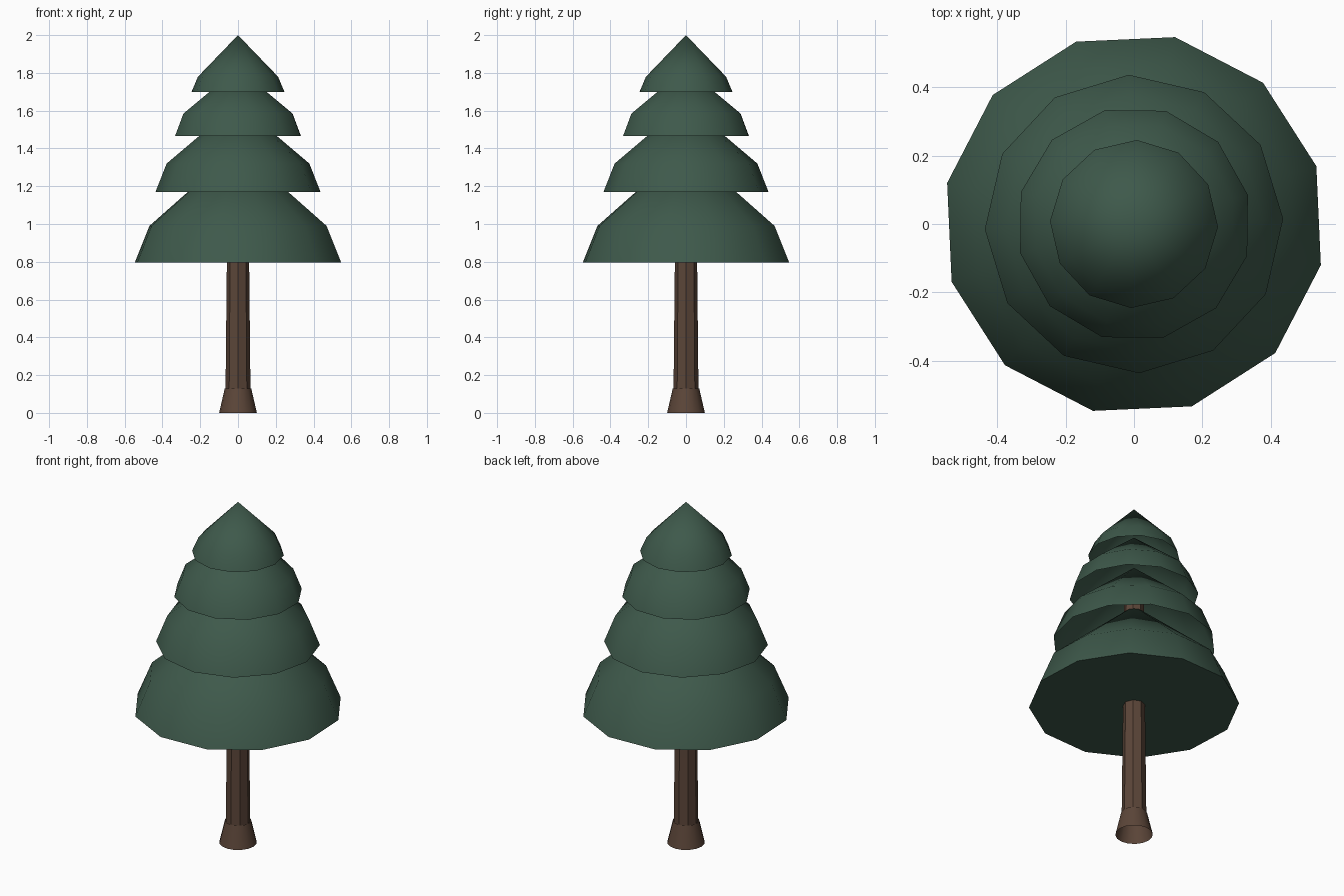
import bpy, bmesh, math

cube = bpy.data.objects.get("Cube")
if cube:
    bpy.data.objects.remove(cube, do_unlink=True)


def make_material(name, colour):
    mat = bpy.data.materials.new(name)
    mat.use_nodes = True
    mat.diffuse_color = colour
    bsdf = next(n for n in mat.node_tree.nodes if n.type == 'BSDF_PRINCIPLED')
    bsdf.inputs["Base Color"].default_value = colour
    return mat


def lathe(name, profile, sides, turn, mat, capped=False):
    """Turn a (radius, height) profile, bottom to top, into a faceted shell."""
    bm = bmesh.new()
    rings = []
    for r, z in profile:
        count = sides if r > 0 else 1
        rings.append([bm.verts.new((r * math.cos(turn + math.tau * i / sides),
                                    r * math.sin(turn + math.tau * i / sides), z))
                      for i in range(count)])
    for low, high in zip(rings, rings[1:]):
        for i in range(sides):
            j = (i + 1) % sides
            if len(high) == 1:
                bm.faces.new((low[i], low[j], high[0]))
            else:
                bm.faces.new((low[i], low[j], high[j], high[i]))
    if capped:
        bm.faces.new(rings[0][::-1])
    mesh = bpy.data.meshes.new(name)
    bm.to_mesh(mesh)
    bm.free()
    mesh.materials.append(mat)
    obj = bpy.data.objects.new(name, mesh)
    bpy.context.collection.objects.link(obj)
    bpy.ops.object.select_all(action='DESELECT')
    obj.select_set(True)
    bpy.context.view_layer.objects.active = obj
    bpy.ops.object.shade_smooth_by_angle(angle=math.radians(40))
    return obj


needles = make_material("needle green", (0.048, 0.100, 0.070, 1))
bark = make_material("bark brown", (0.105, 0.060, 0.040, 1))

# Trunk: octagonal shaft rising from a flared, open foot
lathe("trunk_shaft", [(0.066, 0.12), (0.059, 0.8), (0.053, 1.5)], 8, 0, bark)
lathe("trunk_foot", [(0.10, 0), (0.07, 0.13)], 16, 0, bark)

# Foliage skirts: rim radius, rim height, shoulder radius, shoulder height, tip, turn
tiers = [
    (0.56, 0.795, 0.48, 0.99, 1.405, 17.6),
    (0.437, 1.17, 0.378, 1.32, 1.64, 2),
    (0.344, 1.465, 0.298, 1.585, 1.825, 14.3),
    (0.246, 1.70, 0.212, 1.78, 2.0, -2),
]
for n, (rim, base, shoulder, bend, tip, turn) in enumerate(tiers):
    lathe(f"foliage_tier_{n + 1}", [(rim, base), (shoulder, bend), (0, tip)],
          12, math.radians(turn), needles, capped=(n == 0))
